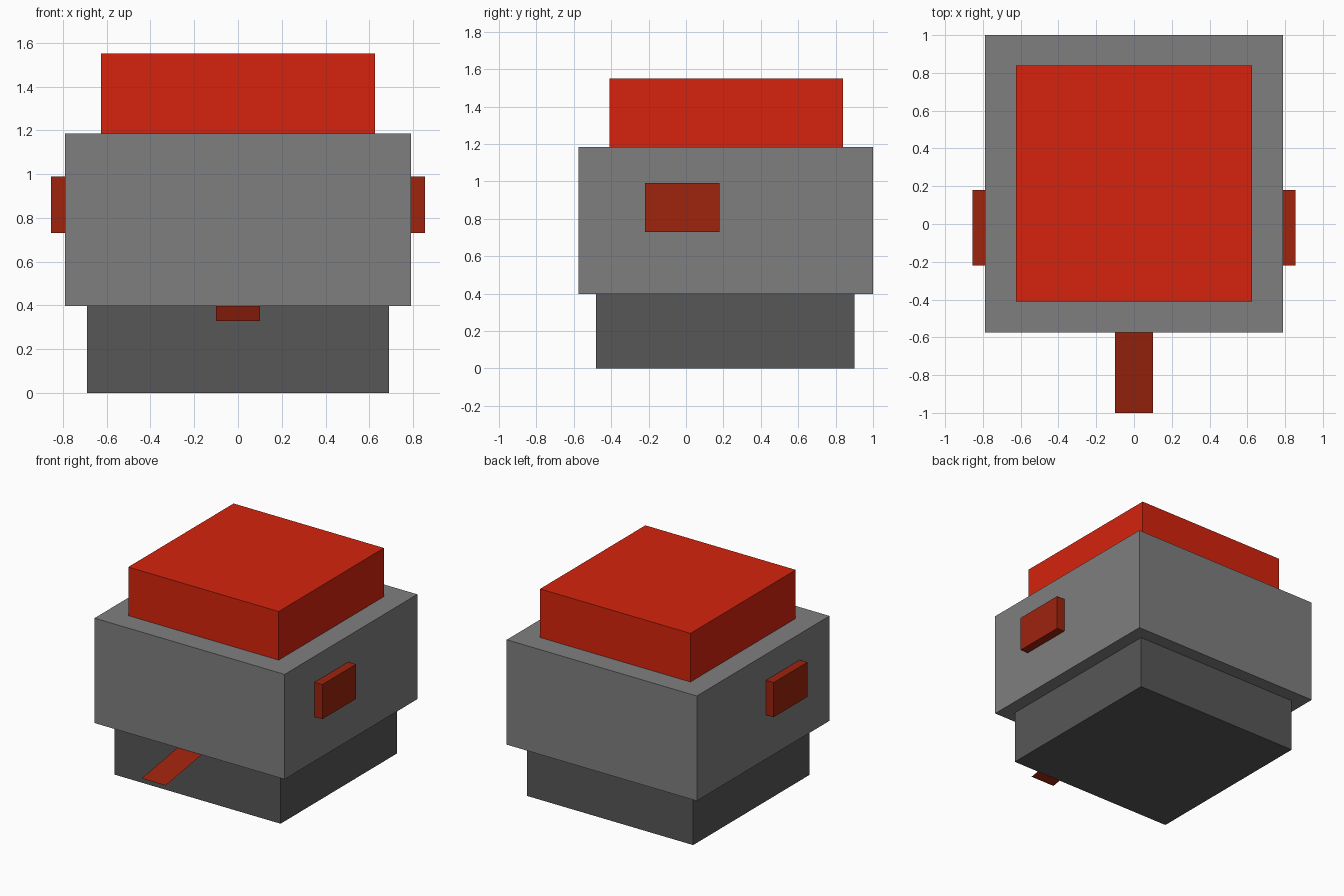
import bpy
import bmesh
from mathutils import Vector

if "Cube" in bpy.data.objects:
    bpy.data.objects.remove(bpy.data.objects["Cube"], do_unlink=True)


def make_material(name, rgb):
    mat = bpy.data.materials.new(name)
    mat.use_nodes = True
    color = (*rgb, 1.0)
    mat.diffuse_color = color
    mat.node_tree.nodes["Principled BSDF"].inputs["Base Color"].default_value = color
    return mat


def add_object(name, bm, mat):
    mesh = bpy.data.meshes.new(name)
    bm.to_mesh(mesh)
    bm.free()
    mesh.materials.append(mat)
    obj = bpy.data.objects.new(name, mesh)
    bpy.context.collection.objects.link(obj)
    return obj


def add_box(name, low, high, mat):
    low, high = Vector(low), Vector(high)
    bm = bmesh.new()
    bmesh.ops.create_cube(bm, size=1)
    bmesh.ops.scale(bm, vec=high - low, verts=bm.verts)
    bmesh.ops.translate(bm, vec=(low + high) / 2, verts=bm.verts)
    return add_object(name, bm, mat)


grey = make_material("mid grey", (0.212, 0.212, 0.212))
dark_grey = make_material("dark grey", (0.095, 0.095, 0.095))
red = make_material("bright red", (0.67, 0.017, 0.004))
dark_red = make_material("dark red", (0.337, 0.017, 0.004))

# Stacked body
add_box("base", (-0.69, -0.48, 0), (0.69, 0.9, 0.4), dark_grey)
add_box("body", (-0.79, -0.575, 0.397), (0.79, 1.0, 1.185), grey)
add_box("top_block", (-0.625, -0.41, 1.185), (0.625, 0.84, 1.55), red)

# Side plates, mirrored left and right
for side, name in ((1, "left_side_plate"), (-1, "right_side_plate")):
    inner, outer = sorted((side * 0.78, side * 0.855))
    add_box(name, (inner, -0.22, 0.73), (outer, 0.18, 0.99), dark_red)

# Thin front strip sloping down and forward from under the body
bm = bmesh.new()
corners = [(-0.1, -1, 0.328), (0.1, -1, 0.328), (0.1, -0.48, 0.412), (-0.1, -0.48, 0.412)]
bm.faces.new([bm.verts.new(c) for c in corners])
add_object("front_strip", bm, dark_red)
